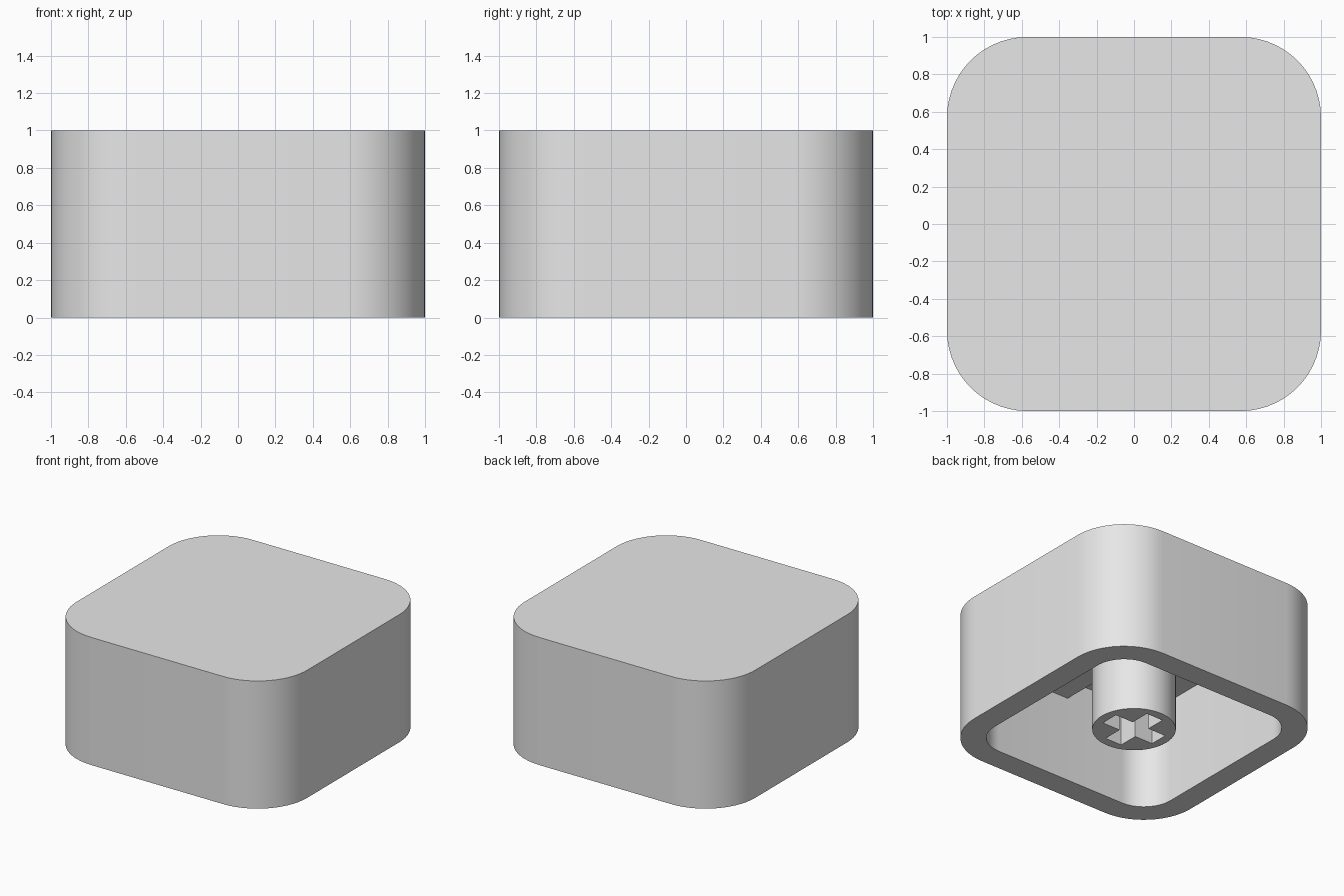
import bpy, bmesh, math
from mathutils import Matrix

if "Cube" in bpy.data.objects:
    bpy.data.objects.remove(bpy.data.objects["Cube"])

WALL = 0.185
CEILING = 0.82
RIB_Z = 0.67
STEM_R = 0.297
STEM_Z = 0.03

grey = bpy.data.materials.new("light_grey_plastic")
grey.use_nodes = True
grey.diffuse_color = (0.8, 0.8, 0.8, 1)
grey.node_tree.nodes["Principled BSDF"].inputs["Base Color"].default_value = (0.8, 0.8, 0.8, 1)


def make_object(name, bm):
    bmesh.ops.recalc_face_normals(bm, faces=bm.faces)
    mesh = bpy.data.meshes.new(name)
    bm.to_mesh(mesh)
    bm.free()
    mesh.materials.append(grey)
    obj = bpy.data.objects.new(name, mesh)
    bpy.context.collection.objects.link(obj)
    return obj


def smooth(obj):
    bpy.ops.object.select_all(action='DESELECT')
    obj.select_set(True)
    bpy.context.view_layer.objects.active = obj
    bpy.ops.object.shade_smooth_by_angle(angle=math.radians(30))


def rounded_square(half, radius, steps=14):
    c = half - radius
    points = []
    for k, (sx, sy) in enumerate([(1, 1), (-1, 1), (-1, -1), (1, -1)]):
        for i in range(steps + 1):
            a = math.pi / 2 * (k + i / steps)
            points.append((sx * c + radius * math.cos(a), sy * c + radius * math.sin(a)))
    return points


def ring(bm, points, z):
    return [bm.verts.new((x, y, z)) for x, y in points]


def bridge(bm, a, b):
    for i in range(len(a)):
        j = (i + 1) % len(a)
        bm.faces.new((a[i], a[j], b[j], b[i]))


# Hollow cap: outer wall, rim, inner wall and ceiling
bm = bmesh.new()
outer = rounded_square(1, 0.43)
inner = rounded_square(1 - WALL, 0.43 - WALL)
loops = [ring(bm, outer, 1), ring(bm, outer, 0), ring(bm, inner, 0), ring(bm, inner, CEILING)]
for a, b in zip(loops, loops[1:]):
    bridge(bm, a, b)
bm.faces.new(loops[0])
bm.faces.new(loops[-1])
smooth(make_object("cap_shell", bm))

# Round stem
bm = bmesh.new()
bmesh.ops.create_cone(bm, cap_ends=True, segments=48, radius1=STEM_R, radius2=STEM_R,
                      depth=CEILING - STEM_Z,
                      matrix=Matrix.Translation((0, 0, (CEILING + STEM_Z) / 2)))
stem = make_object("stem", bm)

# Cross-shaped socket cut into the stem
L, W = 0.228, 0.072
quarter = [(L, -W), (L, W), (W, W)]
cross = []
for k in range(4):
    c, s = [(1, 0), (0, 1), (-1, 0), (0, -1)][k]
    cross += [(c * x - s * y, s * x + c * y) for x, y in quarter]
bm = bmesh.new()
low, high = ring(bm, cross, -0.1), ring(bm, cross, 0.5)
bridge(bm, low, high)
bm.faces.new(low)
bm.faces.new(high)
cutter = make_object("socket_cutter", bm)
cutter.hide_render = True
cut = stem.modifiers.new("socket", 'BOOLEAN')
cut.operation = 'DIFFERENCE'
cut.solver = 'EXACT'
cut.object = cutter
bpy.ops.object.select_all(action='DESELECT')
stem.select_set(True)
bpy.context.view_layer.objects.active = stem
bpy.ops.object.modifier_apply(modifier=cut.name)
bpy.data.objects.remove(cutter)
smooth(stem)

# Four ribs joining the stem to the walls under the ceiling
start, end = STEM_R - 0.03, 1 - WALL
for k, side in enumerate(["left", "back", "right", "front"]):
    bm = bmesh.new()
    bmesh.ops.create_cube(bm, size=1, matrix=(
        Matrix.Rotation(k * math.pi / 2, 4, 'Z')
        @ Matrix.Translation(((start + end) / 2, 0, (RIB_Z + CEILING) / 2))
        @ Matrix.Diagonal((end - start, 0.14, CEILING - RIB_Z, 1))))
    make_object(side + "_rib", bm)
